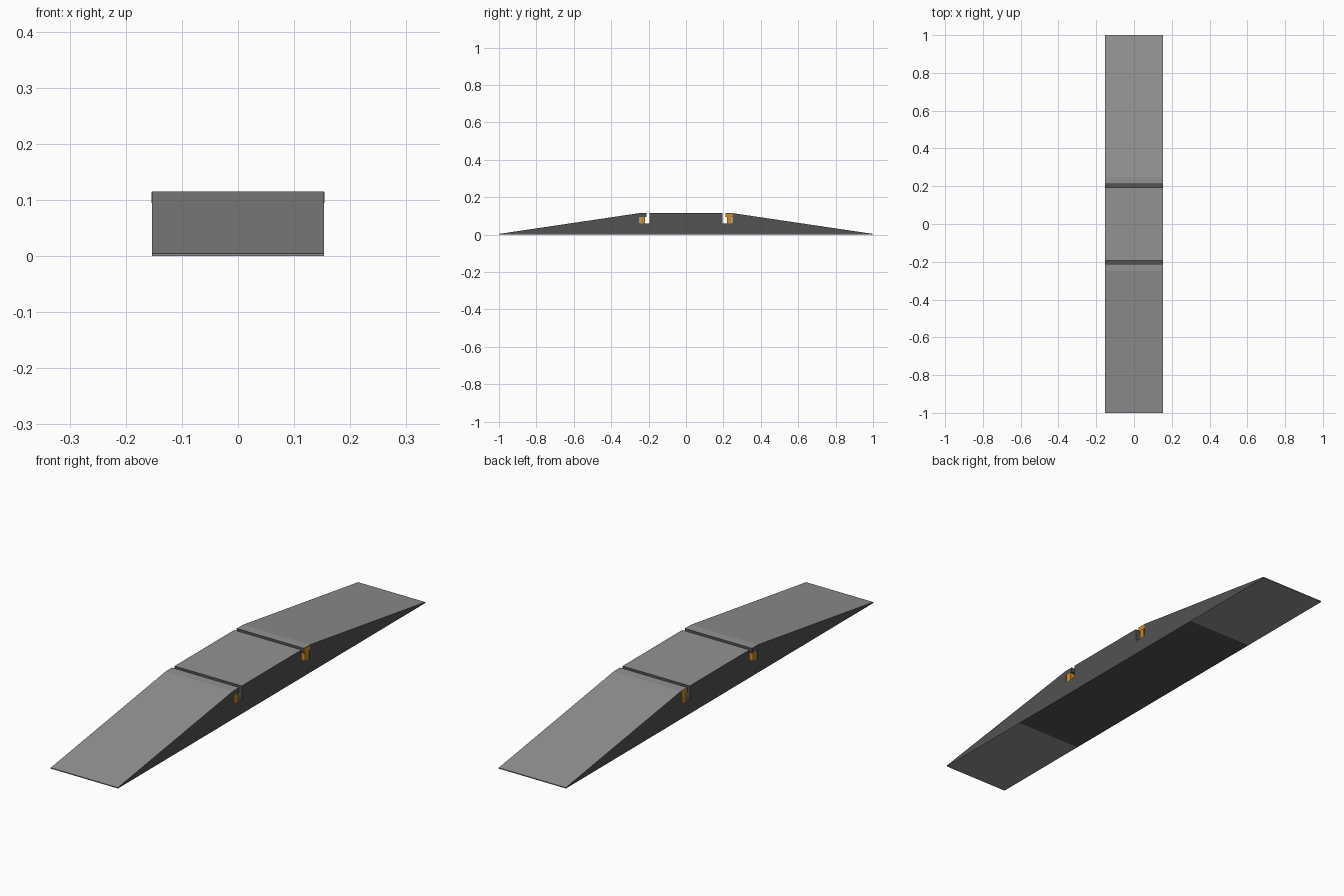
import bpy, bmesh

if "Cube" in bpy.data.objects:
    bpy.data.objects.remove(bpy.data.objects["Cube"])

W, H = 0.153, 0.115          # half width, height


def material(name, rgb):
    m = bpy.data.materials.new(name)
    m.diffuse_color = (*rgb, 1)
    m.use_nodes = True
    m.node_tree.nodes["Principled BSDF"].inputs["Base Color"].default_value = m.diffuse_color
    return m


GREY = material("grey_surface", (0.29, 0.29, 0.29))
DARK = material("dark_grey_core", (0.085, 0.085, 0.085))
ORANGE = material("orange_rail", (0.62, 0.26, 0.02))


def extrude(name, profile, x0, x1, mats, rule=None):
    """Extrude a YZ profile along x; rule picks the material of each face."""
    bm = bmesh.new()
    face = bm.faces.new([bm.verts.new((x0, y, z)) for y, z in profile])
    ext = bmesh.ops.extrude_face_region(bm, geom=[face])
    verts = [g for g in ext["geom"] if isinstance(g, bmesh.types.BMVert)]
    bmesh.ops.translate(bm, verts=verts, vec=(x1 - x0, 0, 0))
    bmesh.ops.recalc_face_normals(bm, faces=bm.faces)
    bm.normal_update()
    if rule:
        for f in bm.faces:
            f.material_index = rule(f)
    me = bpy.data.meshes.new(name)
    bm.to_mesh(me)
    bm.free()
    ob = bpy.data.objects.new(name, me)
    for m in mats:
        me.materials.append(m)
    bpy.context.collection.objects.link(ob)
    return ob


def body_rule(f):
    c, n = f.calc_center_median(), f.normal
    if n.z > 0.5:                        # ramps and deck grey, slot floors dark
        return 0 if c.z > 0.1 or abs(c.y) > 0.3 else 1
    if n.z < -0.5 and c.z < 0.01:        # underside: grey ramps, dark middle
        return 0 if abs(c.y) > 0.6 else 1
    return 0 if abs(n.y) > 0.5 and abs(c.y) > 0.9 else 1


# ramp body: half profile from underside, round the tip, to the deck
half = [(0.54, 0), (1.0, 0), (1.0, 0.004), (0.25, H), (0.211, H),
        (0.211, 0.094), (0.248, 0.094), (0.248, 0.061), (0.194, 0.061), (0.194, H)]
profile = half + [(-y, z) for y, z in reversed(half)]
extrude("ramp_body", profile, -W, W, [GREY, DARK], body_rule)

# rail strips under both lips
for side, tag in ((1, "back"), (-1, "front")):
    strip = [(0.219, 0.061), (0.243, 0.061), (0.243, 0.0945), (0.219, 0.0945)]
    extrude(tag + "_rail_strip", [(side * y, z) for y, z in strip], -W, W, [ORANGE])

# thin orange end plates on the back lip
lip = [(0.211, 0.094), (0.25, 0.094), (0.25, H - 0.001), (0.211, H - 0.001)]
for s, tag in ((1, "right"), (-1, "left")):
    extrude(tag + "_lip_plate", lip, s * (W - 0.001), s * (W + 0.0008), [ORANGE])
